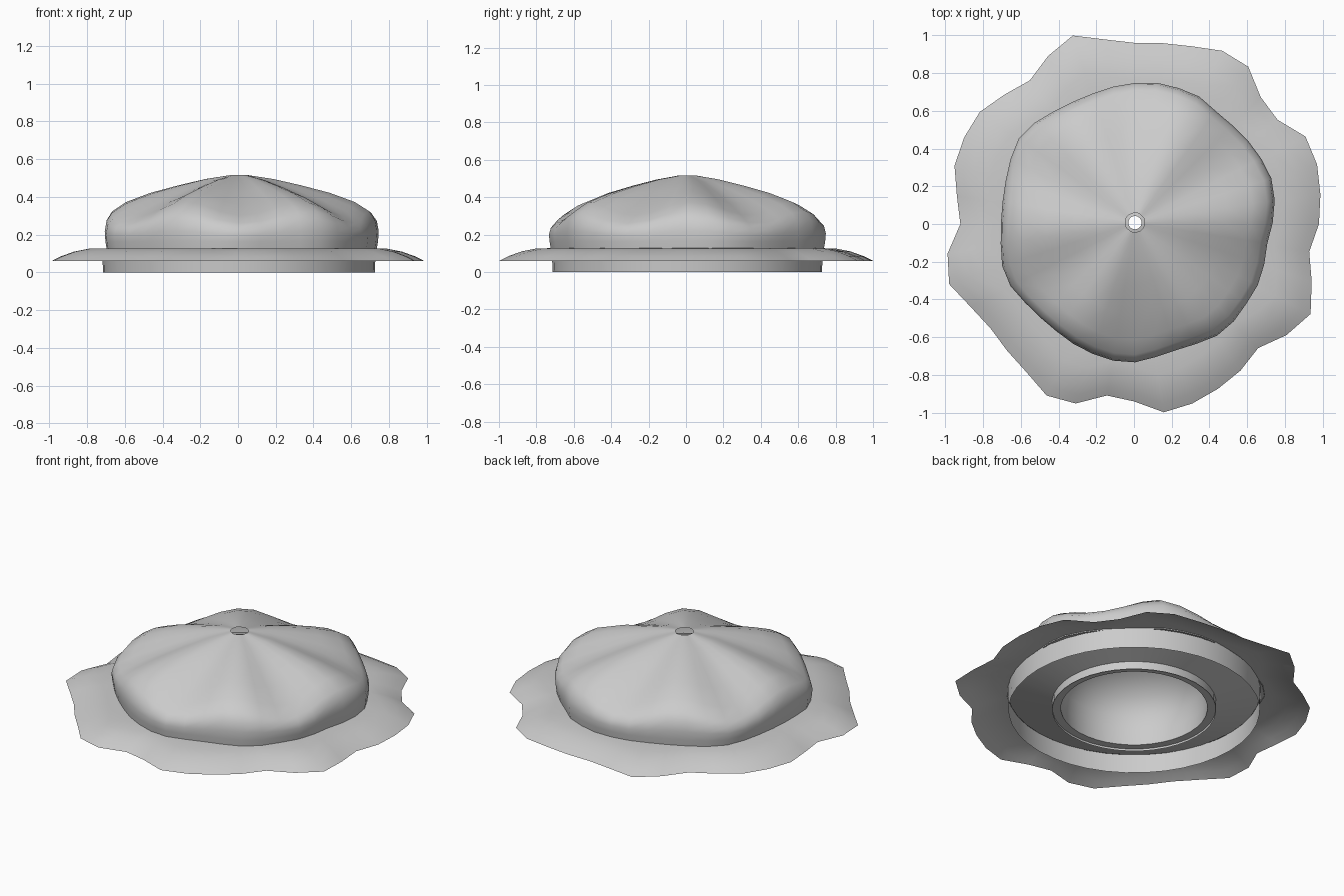
import bpy
import bmesh
from math import cos, sin, tau, radians

if "Cube" in bpy.data.objects:
    bpy.data.objects.remove(bpy.data.objects["Cube"], do_unlink=True)

# One plain grey for everything
grey = bpy.data.materials.new("plain grey")
grey.use_nodes = True
colour = (0.6, 0.6, 0.6, 1.0)
grey.diffuse_color = colour
shader = grey.node_tree.nodes["Principled BSDF"]
shader.inputs["Base Color"].default_value = colour
shader.inputs["Roughness"].default_value = 0.8

SPOKES = 40

# Wavy outlines: radius in hundredths at each spoke, counterclockwise from +x
BRIM = [98, 100, 102, 102, 94, 95, 103, 103, 99, 97, 96, 99, 105, 100, 94, 97, 101, 101, 100, 95,
        92, 100, 103, 97, 94, 95, 97, 102, 100, 92, 94, 101, 100, 98, 96, 93, 100, 105, 99, 94]
CAP = [73, 75, 76, 75, 74, 73, 73, 75, 75, 75, 74, 73, 72, 72, 73, 75, 76, 74, 72, 71,
       71, 72, 74, 74, 72, 71, 71, 72, 73, 74, 74, 72, 71, 72, 74, 74, 73, 73, 72, 71]
ROUND = [100] * SPOKES


def loft(name, rows, outline, centre=(0.005, 0.007), lobes=6):
    """Sweep rows of (radius factor, height, lobe height) around the outline."""
    bm = bmesh.new()
    rings = []
    for factor, height, wave in rows:
        ring = []
        for k in range(SPOKES):
            angle = tau * k / SPOKES
            r = outline[k] / 100 * factor
            z = height + wave * cos(lobes * (angle - radians(62)))
            ring.append(bm.verts.new((centre[0] + r * cos(angle),
                                      centre[1] + r * sin(angle), z)))
        rings.append(ring)
    for lower, upper in zip(rings, rings[1:]):
        for k in range(SPOKES):
            n = (k + 1) % SPOKES
            bm.faces.new((lower[k], lower[n], upper[n], upper[k]))
    mesh = bpy.data.meshes.new(name)
    bm.to_mesh(mesh)
    bm.free()
    mesh.materials.append(grey)
    obj = bpy.data.objects.new(name, mesh)
    bpy.context.collection.objects.link(obj)
    bpy.ops.object.select_all(action="DESELECT")
    obj.select_set(True)
    bpy.context.view_layer.objects.active = obj
    bpy.ops.object.shade_smooth_by_angle(angle=radians(40))
    return obj


# Puffy cap with six ridges meeting at a small open hole
loft("cap", [(0.985, 0.12, 0), (0.995, 0.165, 0.002), (1.0, 0.21, 0.01),
             (0.987, 0.255, 0.022), (0.945, 0.293, 0.032), (0.84, 0.338, 0.036),
             (0.66, 0.393, 0.029), (0.45, 0.445, 0.017), (0.25, 0.489, 0.006),
             (0.07, 0.515, 0)], CAP)

# Thin ruffled brim, drooping at its edge
loft("brim", [(1.0, 0.06, 0), (0.95, 0.085, 0), (0.88, 0.11, 0),
              (0.8, 0.126, 0), (0.67, 0.128, 0)], BRIM, centre=(0, 0))

# Upright band under the brim
loft("base_band", [(0.72, 0, 0), (0.725, 0.122, 0)], ROUND)

# Recessed underside sloping down to the inner collar
loft("underside", [(0.47, 0.05, 0), (0.724, 0.122, 0)], ROUND)

# Inner collar with a flat lip
loft("inner_collar", [(0.42, 0.012, 0), (0.468, 0.012, 0),
                      (0.47, 0, 0), (0.47, 0.05, 0)], ROUND)

# Hollow inner dome with its own smaller hole
loft("inner_dome", [(0.42, 0.012, 0), (0.425, 0.1, 0), (0.42, 0.2, 0),
                    (0.37, 0.3, 0), (0.27, 0.38, 0), (0.14, 0.43, 0),
                    (0.035, 0.45, 0)], ROUND)
